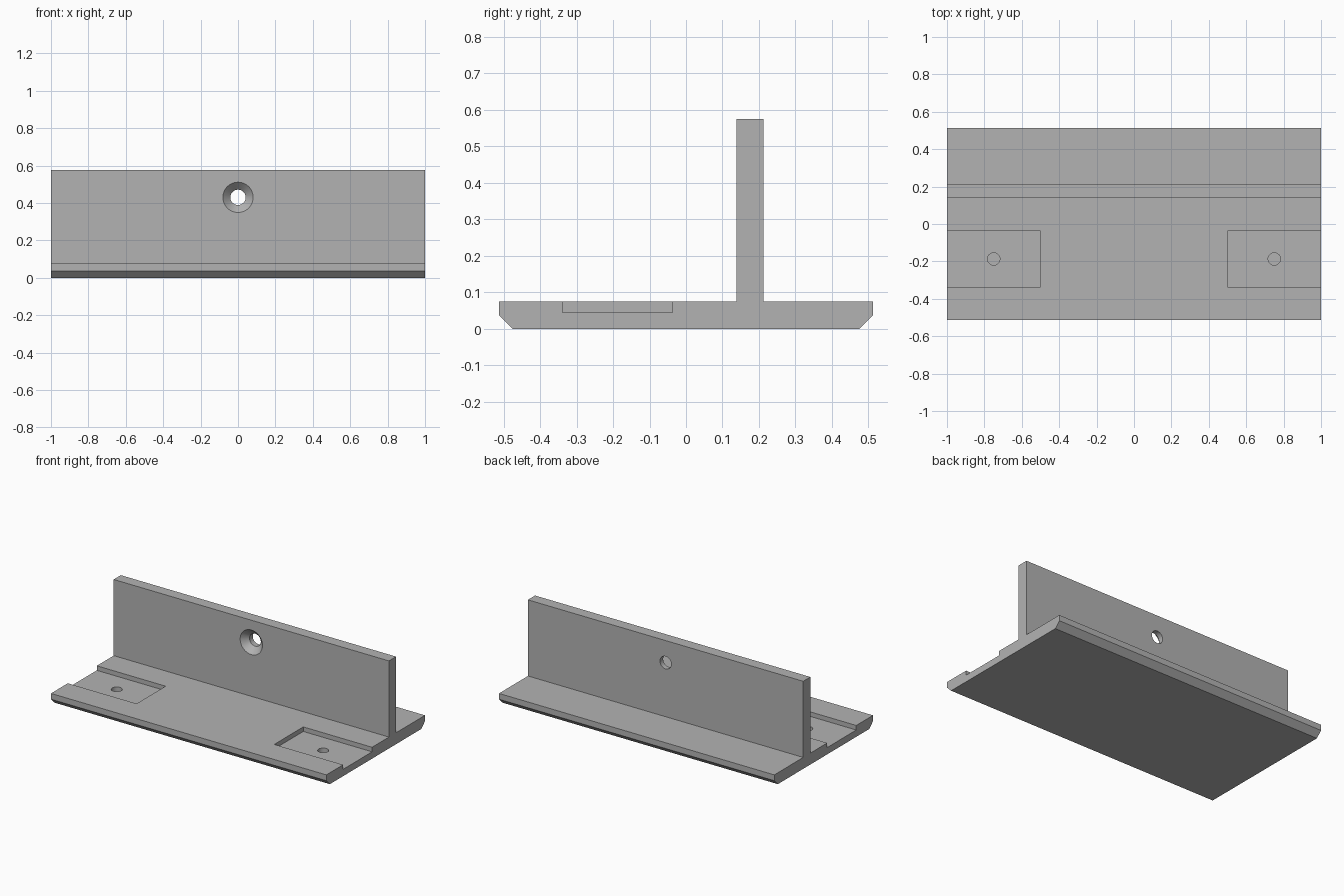
import bpy, bmesh, math
from mathutils import Matrix

if "Cube" in bpy.data.objects:
    bpy.data.objects.remove(bpy.data.objects["Cube"], do_unlink=True)

grey = bpy.data.materials.new("plain grey")
grey.use_nodes = True
grey.diffuse_color = (0.45, 0.45, 0.45, 1)
grey.node_tree.nodes["Principled BSDF"].inputs["Base Color"].default_value = grey.diffuse_color


def make_object(name, bm):
    bmesh.ops.recalc_face_normals(bm, faces=bm.faces)
    mesh = bpy.data.meshes.new(name)
    bm.to_mesh(mesh)
    bm.free()
    mesh.materials.append(grey)
    obj = bpy.data.objects.new(name, mesh)
    bpy.context.collection.objects.link(obj)
    return obj


def extrude_profile(name, profile, x0, x1):
    """Extrude a (y, z) outline along x."""
    bm = bmesh.new()
    face = bm.faces.new([bm.verts.new((x0, y, z)) for y, z in profile])
    moved = bmesh.ops.extrude_face_region(bm, geom=[face])["geom"]
    verts = [v for v in moved if isinstance(v, bmesh.types.BMVert)]
    bmesh.ops.translate(bm, verts=verts, vec=(x1 - x0, 0, 0))
    return make_object(name, bm)


def cone(name, r1, r2, depth, matrix):
    bm = bmesh.new()
    bmesh.ops.create_cone(bm, cap_ends=True, segments=48, radius1=r1,
                          radius2=r2, depth=depth, matrix=matrix)
    return make_object(name, bm)


# T-shaped bracket: chamfered base plate with an upright wall
half, top, chamfer = 0.512, 0.075, 0.037
wall_front, wall_back, wall_top = 0.138, 0.212, 0.575
bracket = extrude_profile("bracket", [
    (-half + chamfer, 0), (half - chamfer, 0), (half, chamfer), (half, top),
    (wall_back, top), (wall_back, wall_top), (wall_front, wall_top),
    (wall_front, top), (-half, top), (-half, chamfer)], -1, 1)

cutters = []

# Open-ended pockets with blind holes, one at each end
for side in (-1, 1):
    pocket = [(-0.338, 0.045), (-0.037, 0.045), (-0.037, 0.2), (-0.338, 0.2)]
    cutters.append(extrude_profile("pocket_cutter", pocket, side * 0.5, side * 1.1))
    cutters.append(cone("blind_hole_cutter", 0.033, 0.033, 0.1,
                        Matrix.Translation((side * 0.75, -0.187, 0.065))))

# Countersunk screw hole through the wall
turn = Matrix.Rotation(math.radians(-90), 4, 'X')
hole_z, sink = 0.43, 0.04
cutters.append(cone("screw_hole_cutter", 0.041, 0.041, 0.4,
                    Matrix.Translation((0, 0.175, hole_z)) @ turn))
lip = 0.01
cutters.append(cone("countersink_cutter", 0.081 + lip, 0.041, sink + lip,
                    Matrix.Translation((0, wall_front + (sink - lip) / 2, hole_z)) @ turn))

# Cut, then remove the helpers
bpy.context.view_layer.objects.active = bracket
for cutter in cutters:
    mod = bracket.modifiers.new("cut", 'BOOLEAN')
    mod.operation = 'DIFFERENCE'
    mod.solver = 'EXACT'
    mod.object = cutter
    bpy.ops.object.modifier_apply(modifier=mod.name)
    bpy.data.objects.remove(cutter, do_unlink=True)

# Smooth only the round walls of the holes
bpy.ops.object.select_all(action='DESELECT')
bracket.select_set(True)
bpy.ops.object.shade_smooth_by_angle(angle=math.radians(25))
